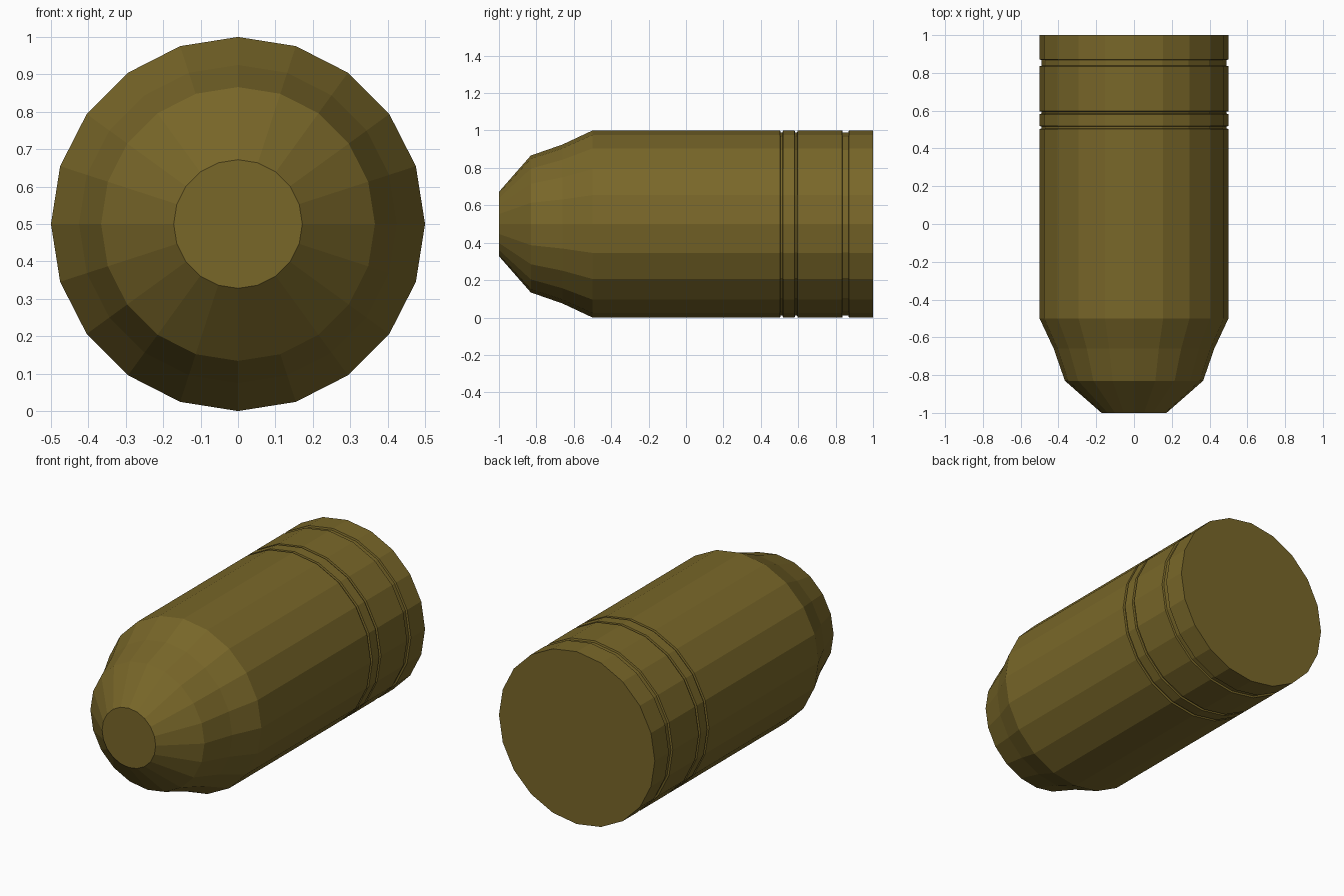
import bpy, bmesh, math

if "Cube" in bpy.data.objects:
    bpy.data.objects.remove(bpy.data.objects["Cube"])

SIDES = 20
AXIS_Z = 0.5

# Flat colour
brass = bpy.data.materials.new("dark brass")
brass.diffuse_color = (0.19, 0.135, 0.022, 1)
brass.use_nodes = True
brass.node_tree.nodes["Principled BSDF"].inputs["Base Color"].default_value = brass.diffuse_color

# Profile from nose to base: (position along y, radius)
profile = [(-1, 0.172), (-0.83, 0.366), (-0.66, 0.425), (-0.5, 0.5)]

# Shallow grooves around the casing: (start, end, floor radius)
for start, end, floor in [(0.503, 0.519, 0.49), (0.581, 0.597, 0.49), (0.835, 0.871, 0.49)]:
    profile += [(start, 0.5), (start + 0.003, floor), (end - 0.003, floor), (end, 0.5)]
profile.append((1, 0.5))

# Lathe the profile around the y axis
bm = bmesh.new()
rings = []
for y, r in profile:
    angles = [2 * math.pi * i / SIDES for i in range(SIDES)]
    rings.append([bm.verts.new((r * math.cos(a), y, AXIS_Z + r * math.sin(a))) for a in angles])
for a, b in zip(rings, rings[1:]):
    for i in range(SIDES):
        j = (i + 1) % SIDES
        bm.faces.new((a[i], a[j], b[j], b[i]))

# Flat nose and base caps
bm.faces.new(rings[0])
bm.faces.new(rings[-1])
bmesh.ops.recalc_face_normals(bm, faces=bm.faces)

mesh = bpy.data.meshes.new("cartridge")
bm.to_mesh(mesh)
bm.free()
mesh.materials.append(brass)
cartridge = bpy.data.objects.new("cartridge", mesh)
bpy.context.collection.objects.link(cartridge)
